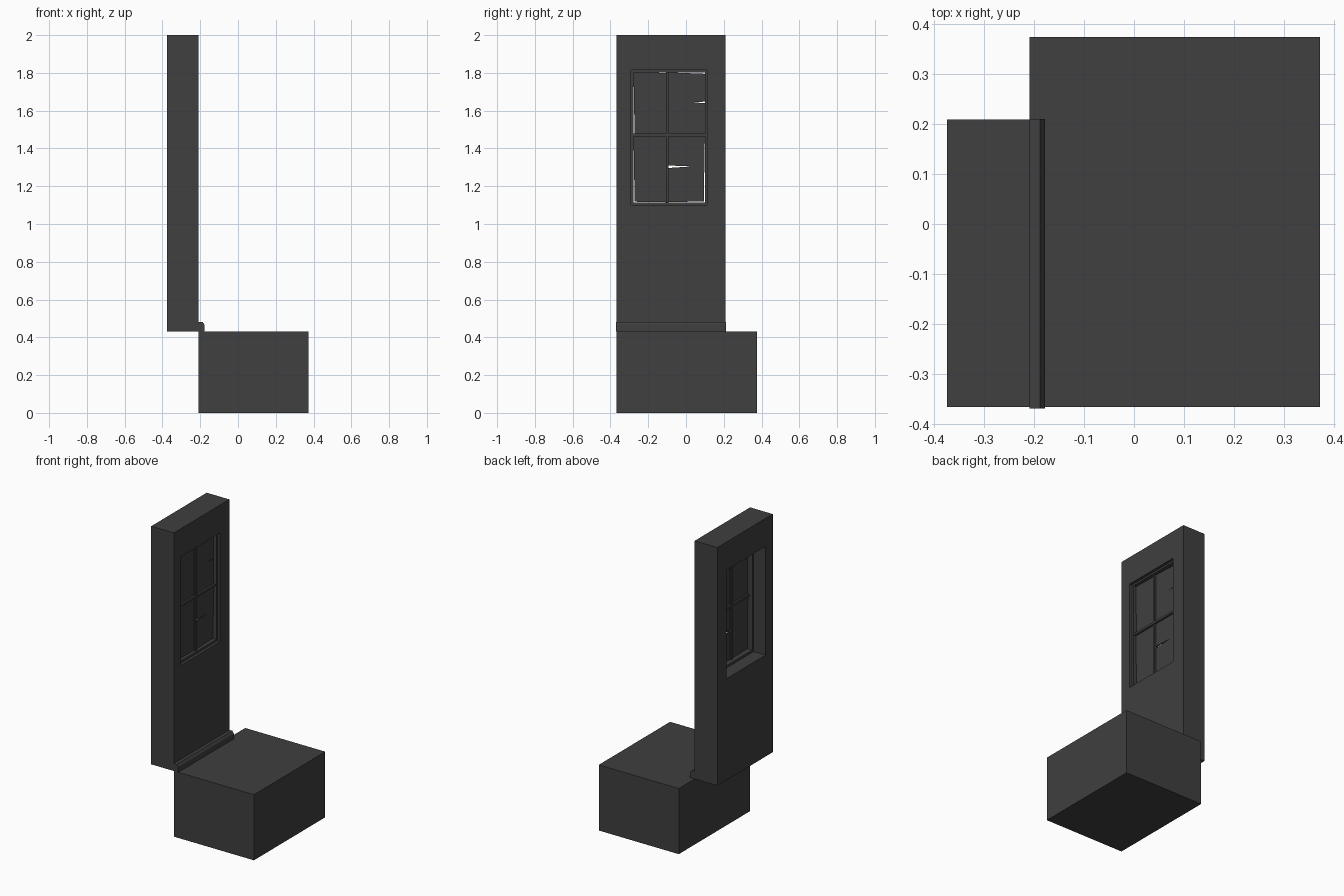
import bpy
import bmesh

if "Cube" in bpy.data.objects:
    bpy.data.objects.remove(bpy.data.objects["Cube"])

# Single dark material
GREY = (0.05, 0.05, 0.05, 1)
mat = bpy.data.materials.new("dark grey")
mat.use_nodes = True
mat.diffuse_color = GREY
bsdf = mat.node_tree.nodes["Principled BSDF"]
bsdf.inputs["Base Color"].default_value = GREY
bsdf.inputs["Roughness"].default_value = 0.9


def finish(name, bm):
    bmesh.ops.recalc_face_normals(bm, faces=bm.faces)
    mesh = bpy.data.meshes.new(name)
    bm.to_mesh(mesh)
    bm.free()
    mesh.materials.append(mat)
    obj = bpy.data.objects.new(name, mesh)
    bpy.context.collection.objects.link(obj)


def prism(name, points, axis, start, end):
    """Extrude a flat outline along x (points are y, z) or y (points are x, z)."""
    bm = bmesh.new()
    place = (lambda a, b: (start, a, b)) if axis == "x" else (lambda a, b: (a, start, b))
    face = bm.faces.new([bm.verts.new(place(a, b)) for a, b in points])
    out = bmesh.ops.extrude_face_region(bm, geom=[face])
    verts = [g for g in out["geom"] if isinstance(g, bmesh.types.BMVert)]
    step = (end - start, 0, 0) if axis == "x" else (0, end - start, 0)
    bmesh.ops.translate(bm, verts=verts, vec=step)
    finish(name, bm)


def rect(y0, y1, z0, z1):
    return [(y0, z0), (y1, z0), (y1, z1), (y0, z1)]


def ring(name, outer, inner, x0, x1):
    """Rectangular slab with a rectangular opening through it."""
    bm = bmesh.new()
    loops = [[bm.verts.new((x, y, z)) for y, z in shape]
             for x, shape in ((x0, outer), (x1, outer), (x1, inner), (x0, inner))]
    for k in range(4):
        a, b = loops[k], loops[(k + 1) % 4]
        for i in range(4):
            j = (i + 1) % 4
            bm.faces.new((a[i], a[j], b[j], b[i]))
    finish(name, bm)


# Floor block and wall with its window opening
prism("floor_block", rect(-0.367, 0.375, 0, 0.432), "x", -0.21, 0.373)
opening = rect(-0.292, 0.112, 1.10, 1.815)
ring("wall", rect(-0.367, 0.21, 0.432, 2), opening, -0.375, -0.21)

# Skirting board along the foot of the wall
prism("skirting_board",
      [(-0.21, 0.432), (-0.178, 0.432), (-0.178, 0.467), (-0.188, 0.482), (-0.21, 0.482)],
      "y", -0.37, 0.211)

# Window frame and glazing bars
ring("window_frame", opening, rect(-0.278, 0.1, 1.115, 1.803), -0.288, -0.228)
prism("vertical_bar", rect(-0.105, -0.092, 1.115, 1.803), "x", -0.265, -0.238)
prism("horizontal_bar", rect(-0.278, 0.1, 1.464, 1.478), "x", -0.268, -0.235)

# Loose, broken panes with thin gaps and cracks
panes = {
    "pane_upper_left": [(-0.272, 1.47), (-0.1, 1.47), (-0.1, 1.8), (-0.278, 1.803)],
    "pane_upper_right": [(-0.1, 1.47), (0.1, 1.47), (0.1, 1.64), (0.035, 1.644),
                         (0.1, 1.648), (0.1, 1.795), (-0.1, 1.803)],
    "pane_lower_left": [(-0.272, 1.118), (-0.1, 1.115), (-0.1, 1.47), (-0.278, 1.47)],
    "pane_lower_right": [(-0.1, 1.115), (0.094, 1.12), (0.1, 1.47), (-0.1, 1.47),
                         (-0.1, 1.31), (0.035, 1.305), (-0.1, 1.296)],
}
for name, outline in panes.items():
    prism(name, outline, "x", -0.256, -0.248)
